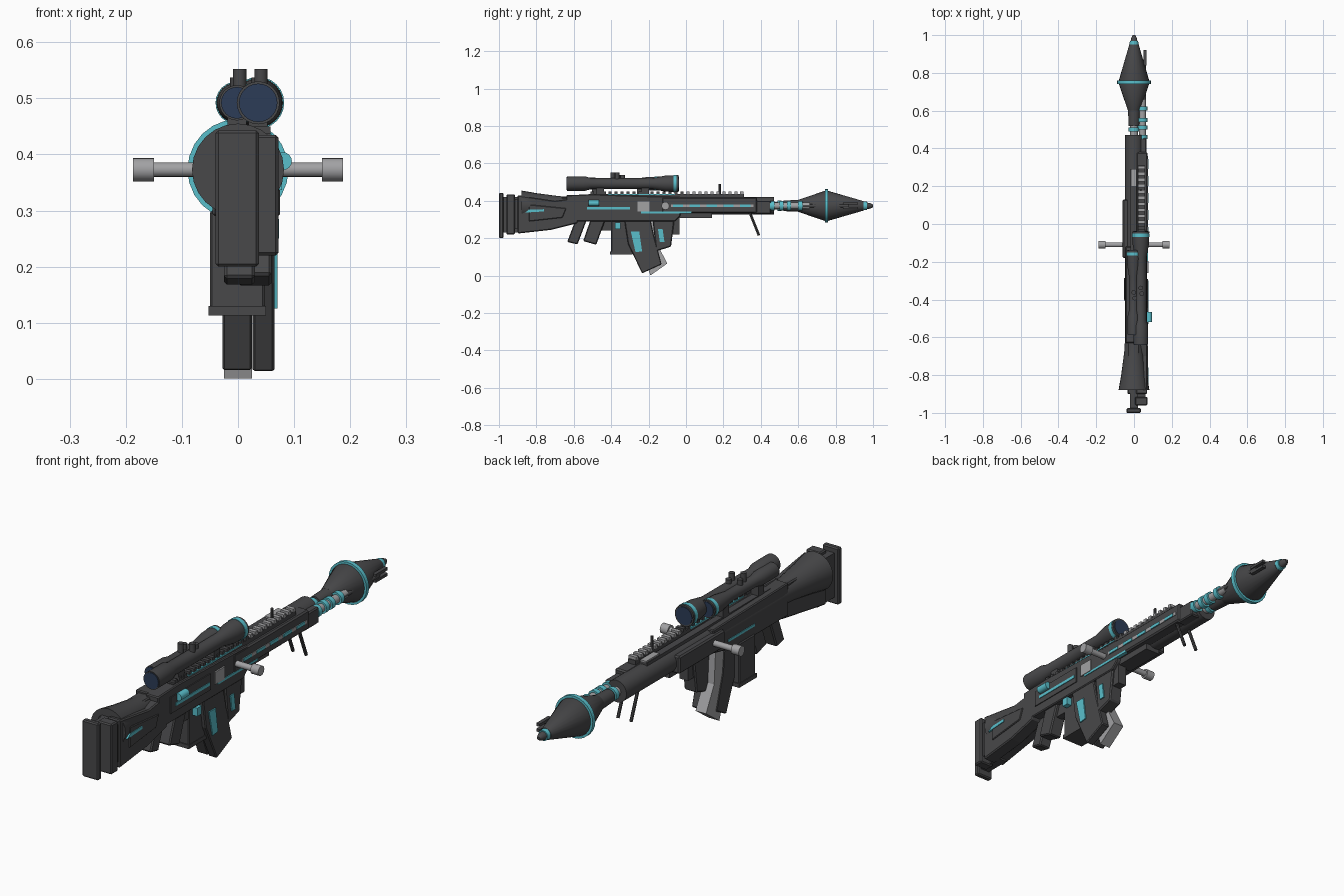
import bpy, math
from mathutils import Vector

cube = bpy.data.objects.get("Cube")
if cube:
    bpy.data.objects.remove(cube, do_unlink=True)


def material(name, r, g, b):
    mat = bpy.data.materials.new(name)
    mat.use_nodes = True
    mat.diffuse_color = (r, g, b, 1)
    mat.node_tree.nodes["Principled BSDF"].inputs["Base Color"].default_value = (r, g, b, 1)
    return mat


dark = material("dark_gunmetal", .065, .065, .068)
cyan = material("cyan_accent", .1, .52, .6)
steel = material("light_steel", .36, .36, .37)
glass = material("blue_lens", .025, .045, .095)


def make(name, verts, faces, mat, bevel=None):
    mesh = bpy.data.meshes.new(name)
    mesh.from_pydata(verts, [], faces)
    mesh.materials.append(mat)
    obj = bpy.data.objects.new(name, mesh)
    bpy.context.collection.objects.link(obj)
    if bevel:
        mod = obj.modifiers.new("soft_edges", "BEVEL")
        mod.width = bevel
        mod.segments = 1
    return obj


def prism(name, mat, xs, outline, bevel=None):
    """Side outline in (y, z), clockwise, extruded across x."""
    n = len(outline)
    verts = [(x, y, z) for x in xs for y, z in outline]
    faces = [[i, (i + 1) % n, (i + 1) % n + n, i + n] for i in range(n)]
    faces += [list(range(n))[::-1], list(range(n, n + n))]
    obj = make(name, verts, faces, mat, bevel)
    area = sum(a[0] * b[1] - b[0] * a[1] for a, b in zip(outline, outline[1:] + outline[:1]))
    if area < 0:
        obj.data.flip_normals()
    return obj


def box(name, mat, xs, ys, zs, bevel=None):
    (a, b), (c, d) = ys, zs
    return prism(name, mat, xs, [(a, c), (b, c), (b, d), (a, d)], bevel)


def lathe(name, mat, base, axis, profile, sides=24):
    """Profile of (distance, radius) turned about an axis through base."""
    rot = Vector(axis).to_track_quat("Z", "Y")
    verts = []
    for dist, rad in profile:
        for i in range(sides):
            a = math.tau * i / sides
            verts.append(Vector(base) + rot @ Vector((rad * math.cos(a), rad * math.sin(a), dist)))
    faces = [[k * sides + i, k * sides + (i + 1) % sides,
              (k + 1) * sides + (i + 1) % sides, (k + 1) * sides + i]
             for k in range(len(profile) - 1) for i in range(sides)]
    faces += [list(range(sides))[::-1], list(range(len(verts) - sides, len(verts)))]
    obj = make(name, verts, faces, mat)
    for poly in obj.data.polygons:
        poly.use_smooth = True
    round_parts.append(obj)
    return obj


def along(name, mat, x, z, profile, sides=24):
    return lathe(name, mat, (x, 0, z), (0, 1, 0), profile, sides)


def rod(name, mat, start, end, radius, sides=16):
    axis = Vector(end) - Vector(start)
    return lathe(name, mat, start, axis, [(0, radius), (axis.length, radius)], sides)


round_parts = []
MID = .373

# Launch tube with flared tail, and the warhead
along("launch_tube", dark, 0, MID, [(-.88, .082), (-.8, .068), (-.68, .052), (-.6, .047), (.47, .047)])
along("warhead_shaft", steel, 0, MID, [(.45, .02), (.55, .02)])
along("warhead_neck", dark, 0, MID, [(.52, .028), (.56, .03), (.61, .032)])
along("warhead", dark, 0, MID, [(.6, .032), (.75, .083), (.95, .025)])
along("warhead_band", cyan, 0, MID, [(.742, .08), (.742, .09), (.76, .09), (.76, .08)])
along("nose_ring", cyan, 0, MID, [(.945, .024), (.968, .022)])
along("nose_tip", dark, 0, MID, [(.965, .018), (.985, .015), (1, .007)])
for y in (.49, .54):
    along("shaft_ring", cyan, 0, MID, [(y, .028), (y + .02, .028)])

# Long barrel that shows again beside the warhead, with a pronged muzzle
along("long_barrel", steel, .045, MID, [(.36, .018), (.66, .018)])
for y in (.45, .5, .54, .6):
    along("barrel_ring", cyan, .045, MID, [(y, .026), (y + .022, .026)])
along("hidden_barrel", dark, .055, MID, [(.6, .009), (.87, .009)], 12)
for z in (-.012, .012):
    box("muzzle_prong", dark, (.05, .066), (.84, .92), (MID + z - .006, MID + z + .006))

# Cross handles
for side in (-1, 1):
    rod("handle_rod", steel, (0, -.11, MID), (side * .155, -.11, MID), .013)
    rod("handle_cap", steel, (side * .15, -.11, MID), (side * .187, -.11, MID), .021)

# Shoulder stocks and butt plates
box("rear_butt_plate", dark, (-.04, .037), (-1, -.975), (.2, .443), .005)
box("butt_plate_stem", dark, (-.022, .022), (-.98, -.86), (.23, .42))
box("inner_butt_plate", dark, (.005, .072), (-.96, -.915), (.22, .435), .005)
box("inner_plate_stem", dark, (.015, .06), (-.93, -.86), (.25, .41))
prism("right_stock", dark, (-.035, .03),
      [(-.9, .23), (-.6, .28), (-.55, .42), (-.68, .42), (-.9, .42)], .005)
prism("left_stock", dark, (.01, .07),
      [(-.9, .225), (-.72, .245), (-.58, .28), (-.56, .42), (-.7, .4), (-.9, .43)], .005)
prism("stock_cheek", dark, (.02, .075),
      [(-.84, .29), (-.66, .31), (-.64, .36), (-.84, .38)], .003)
prism("stock_mark", cyan, (.06, .078), [(-.86, .337), (-.76, .343), (-.76, .355), (-.84, .353)])

# Receivers
prism("left_receiver", dark, (.01, .07),
      [(-.64, .29), (-.06, .29), (-.03, .32), (-.03, .42), (-.5, .435), (-.64, .43)], .004)
prism("right_receiver", dark, (-.045, .02),
      [(-.63, .29), (-.26, .29), (-.12, .32), (-.12, .42), (-.63, .43)], .004)
box("receiver_side_plate", dark, (.05, .074), (-.56, -.29), (.33, .4))
box("ejection_port", steel, (.05, .076), (-.26, -.195), (.342, .395))
box("receiver_stripe", cyan, (.06, .077), (-.53, -.3), (.353, .366))
box("lower_stripe", cyan, (.06, .073), (-.24, .03), (.333, .343))
along("charging_knob", cyan, .08, .388, [(-.52, .016), (-.465, .016)], 16)
box("right_side_stripe", cyan, (-.048, -.03), (-.4, -.22), (.333, .343))

# Handguards with a dashed stripe
box("left_handguard", dark, (.012, .072), (-.13, .38), (.335, .418), .006)
box("handguard_nose", dark, (.02, .066), (.36, .455), (.33, .4), .005)
box("right_handguard", dark, (-.06, .02), (-.18, .13), (.33, .405), .006)
box("under_rail", dark, (-.02, .05), (-.05, .14), (.308, .34))
box("handguard_strip", steel, (.06, .0745), (-.08, .36), (.367, .381))
for i in range(5):
    y = -.07 + i * .09
    box("handguard_dash", cyan, (.06, .077), (y, y + .055), (.367, .381))

# Top rails with teeth
box("left_rail", dark, (.022, .058), (-.52, .31), (.41, .437))
box("right_rail", dark, (-.018, .012), (-.55, .29), (.41, .43))
for i in range(26):
    y = -.51 + i * .032
    box("rail_tooth", steel if y > 0 else dark, (.022, .058), (y, y + .017), (.436, .45))
box("rail_light_strip", cyan, (.02, .06), (-.42, -.06), (.431, .437))
box("front_sight_base", steel, (-.014, .014), (.2, .29), (.42, .436))
rod("front_sight_post", dark, (.035, .18, .43), (.035, .18, .49), .006, 8)

# Two scopes


def scope(label, x, back, front, r):
    z = .492
    along(label + "_body", dark, x, z, [
        (back, r * .85), (back + .1, r * .85), (back + .13, r * .65),
        (front - .14, r * .65), (front - .07, r * .95), (front, r)])
    along(label + "_band", cyan, x, z, [(front - .028, r * 1.03), (front - .01, r * 1.03)])
    along(label + "_rear_lens", glass, x, z, [(back - .003, r * .76), (back, r * .76)])
    along(label + "_front_lens", glass, x, z, [(front, r * .85), (front + .003, r * .85)])
    mid = (back + front) / 2
    rod(label + "_turret", dark, (x + .005, mid - .03, z), (x + .005, mid - .03, z + .06), .012)
    rod(label + "_small_turret", dark, (x, mid, z), (x, mid, z + .045), .012)
    for y in (mid - .12, mid + .12):
        box(label + "_mount", dark, (x - .017, x + .017), (y - .02, y + .02), (.425, z))


scope("left_scope", .036, -.637, -.04, .045)
scope("right_scope", -.002, -.585, -.14, .037)

# Pistol grips
prism("rear_grip", dark, (-.025, .03), [(-.635, .18), (-.58, .167), (-.53, .3), (-.59, .3)], .005)
prism("main_grip", dark, (0, .06), [(-.55, .185), (-.48, .165), (-.43, .3), (-.51, .3)], .005)
prism("trigger_guard", dark, (.015, .045), [(-.46, .24), (-.38, .24), (-.37, .3), (-.45, .3)])

# Magazines
box("box_magazine", dark, (-.05, .048), (-.4, -.29), (.12, .3), .004)
box("box_magazine_lip", dark, (-.053, .05), (-.405, -.285), (.113, .13))
prism("left_magazine", dark, (.026, .065),
      [(-.33, .3), (-.19, .3), (-.17, .21), (-.13, .06), (-.235, .012), (-.31, .17)], .004)
prism("right_magazine", dark, (-.028, .025),
      [(-.32, .3), (-.22, .3), (-.21, .2), (-.165, .05), (-.235, .014), (-.3, .17)], .004)
prism("curved_magazine", steel, (-.025, .025),
      [(-.22, .32), (-.165, .32), (-.155, .17), (-.1, .065), (-.19, .001), (-.23, .12)])
prism("magazine_panel", cyan, (.06, .07), [(-.27, .125), (-.235, .13), (-.25, .235), (-.295, .235)])
box("magazine_catch", cyan, (.05, .073), (-.38, -.35), (.25, .285))

# Foregrip
prism("foregrip", dark, (.005, .065), [(-.16, .13), (-.08, .155), (-.06, .31), (-.18, .31)], .005)
prism("foregrip_panel", cyan, (.06, .07), [(-.14, .18), (-.115, .18), (-.125, .25), (-.15, .25)])
box("foregrip_stop", dark, (.015, .055), (-.075, -.035), (.22, .31))

# Folding legs
for x in (-.012, .05):
    rod("folding_leg", dark, (x, .34, .34), (x, .39, .215), .007, 8)

# Smooth the turned parts and keep their rims sharp
bpy.ops.object.select_all(action="DESELECT")
for obj in round_parts:
    obj.select_set(True)
bpy.context.view_layer.objects.active = round_parts[0]
bpy.ops.object.shade_smooth_by_angle(angle=math.radians(35))
